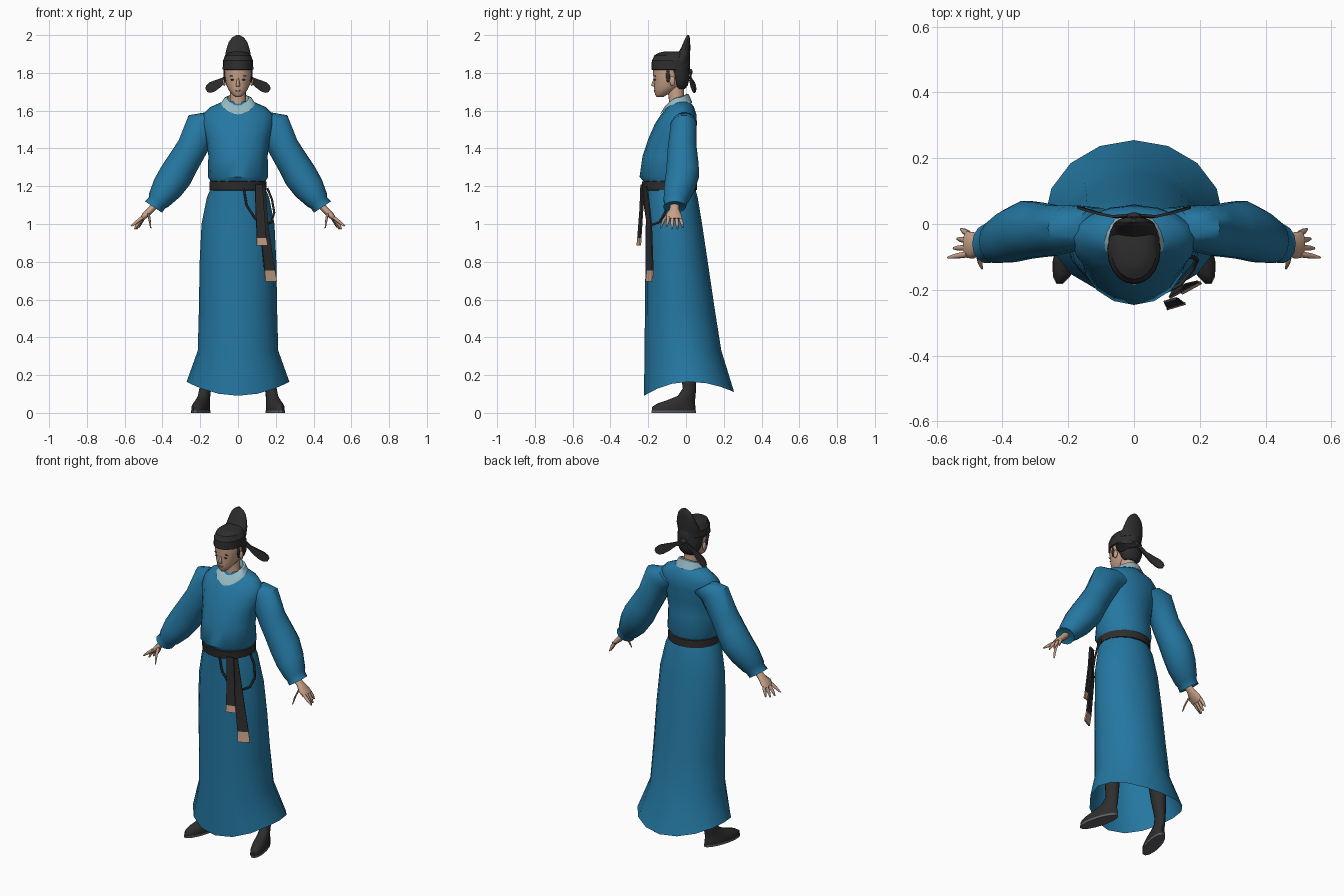
import bpy, bmesh, math
from mathutils import Vector


def material(name, rgb):
    m = bpy.data.materials.new(name)
    m.diffuse_color = (*rgb, 1)
    return m


BLUE = material("robe blue", (0.018, 0.185, 0.36))
PALE = material("collar pale blue", (0.30, 0.49, 0.55))
BLACK = material("black cloth", (0.027, 0.027, 0.028))
SKIN = material("skin", (0.58, 0.36, 0.25))
SOLE = material("sole grey", (0.12, 0.12, 0.13))
LIPS = material("lip brown", (0.36, 0.15, 0.11))


def ring(c, u, v, n=16, phase=0.0):
    """Ellipse around c spanned by the half-axes u and v."""
    c, u, v = Vector(c), Vector(u), Vector(v)
    return [c + u * math.cos(a) + v * math.sin(a)
            for a in (phase + 2 * math.pi * i / n for i in range(n))]


def level(z, rx, yf, yb, n=16):
    """Horizontal ellipse from front yf to back yb."""
    return ring((0, (yf + yb) / 2, z), (rx, 0, 0), (0, (yb - yf) / 2, 0), n)


def loft(name, rings, mat, caps=True, mirror=False, angle=45, flat=False):
    bm = bmesh.new()
    rows = [[bm.verts.new(p) for p in r] for r in rings]
    for a, b in zip(rows, rows[1:]):
        n = len(a)
        for i in range(n):
            bm.faces.new((a[i], a[(i + 1) % n], b[(i + 1) % n], b[i]))
    if caps:
        bm.faces.new(rows[0])
        bm.faces.new(rows[-1])
    bmesh.ops.recalc_face_normals(bm, faces=bm.faces)
    me = bpy.data.meshes.new(name)
    bm.to_mesh(me)
    bm.free()
    me.materials.append(mat)
    for p in me.polygons:
        p.use_smooth = not flat
    me.set_sharp_from_angle(angle=math.radians(angle))
    ob = bpy.data.objects.new(name, me)
    bpy.context.collection.objects.link(ob)
    if mirror:
        ob.modifiers.new("Mirror", 'MIRROR').use_mirror_merge = False
    return ob


def levels(name, rows, mat, n=16, **kw):
    return loft(name, [level(*r, n) for r in rows], mat, **kw)


def ball(name, c, r, mat, mirror=False):
    rows = []
    for t in (0.08, 0.25, 0.5, 0.75, 0.92):
        s, k = math.sin(math.pi * t), -math.cos(math.pi * t)
        rows.append(ring((c[0], c[1], c[2] + k * r[2]), (r[0] * s, 0, 0), (0, r[1] * s, 0), 10))
    return loft(name, rows, mat, mirror=mirror, angle=70)


def strip(name, rows, width_dir, thick_dir, mat, mirror=False):
    """Flat cloth strip through (centre, half width) stations."""
    w, t = Vector(width_dir).normalized(), Vector(thick_dir).normalized() * 0.004
    rings = [[Vector(c) + w * h * a + t * b for a, b in ((1, 1), (-1, 1), (-1, -1), (1, -1))]
             for c, h in rows]
    return loft(name, rings, mat, mirror=mirror, flat=True)


# Robe skirt, with a hem that dips at front and back
skirt = [level(*r) for r in (
    (1.20, .14, -.215, .045), (1.14, .165, -.212, .062), (1.0, .193, -.213, .085),
    (.8, .203, -.215, .115), (.55, .207, -.217, .152), (.33, .213, -.22, .187))]
hem = level(0, .272, -.222, .255)
for p in hem:
    s = (p.y - .016) / .239
    p.z = .165 - (.075 if s < 0 else .055) * s * s
loft("robe_skirt", skirt + [hem], BLUE, caps=False)

# Robe body
levels("robe_body", (
    (1.19, .138, -.212, .045), (1.225, .145, -.225, .05), (1.25, .16, -.246, .06),
    (1.36, .157, -.23, .048), (1.45, .168, -.2, .048), (1.53, .19, -.165, .058),
    (1.58, .185, -.132, .055), (1.62, .145, -.10, .042), (1.648, .08, -.085, .02)), BLUE)

# Sleeves: (centre, half height, half depth) along the arm
sleeve = (((.11, -.01, 1.55), .075, .06), ((.185, -.012, 1.525), .092, .07),
          ((.245, -.02, 1.40), .082, .078), ((.29, -.018, 1.325), .085, .085),
          ((.328, -.018, 1.26), .09, .09), ((.375, -.035, 1.19), .083, .083),
          ((.42, -.052, 1.125), .062, .068), ((.428, -.055, 1.113), .053, .06),
          ((.447, -.06, 1.09), .054, .06), ((.443, -.06, 1.095), .035, .035))
loft("sleeves", [ring(c, Vector((.83, 0, .55)) * h, (0, d, 0), 14) for c, h, d in sleeve],
     BLUE, mirror=True, angle=50)

# Collar, lower in front than behind
def collar_ring(rx, yf, yb, zf, zs, zb):
    pts = level(0, rx, yf, yb, 20)
    for p in pts:
        s = (p.y - (yf + yb) / 2) / ((yb - yf) / 2)
        p.z = zs + ((zf - zs) if s < 0 else (zb - zs)) * abs(s) ** 1.6
    return pts


loft("collar", [collar_ring(.092, -.139, .034, 1.58, 1.638, 1.642),
                collar_ring(.072, -.112, .014, 1.622, 1.668, 1.688),
                collar_ring(.058, -.100, .004, 1.628, 1.67, 1.69),
                collar_ring(.056, -.09, .0, 1.61, 1.64, 1.65)], PALE, caps=False)

# Belt
levels("belt", ((1.178, .144, -.218, .05), (1.18, .15, -.228, .058),
                (1.224, .15, -.234, .058), (1.227, .144, -.224, .05)), BLACK, 20)

# Hanging belt ends with pale tips, coloured by height
for name, rows, w, tip in (
        ("front_belt_end", (((.11, -.232, 1.21), .02), ((.115, -.236, 1.08), .023),
                            ((.125, -.247, .925), .026), ((.128, -.25, .885), .03)), (1, .3, 0), .92),
        ("side_belt_end", (((.125, -.215, 1.2), .02), ((.137, -.195, 1.0), .024),
                           ((.167, -.19, .755), .031), ((.175, -.195, .695), .034)), (1, .55, 0), .75)):
    ob = strip(name, rows, w, (-w[1], 1, 0), BLACK)
    ob.data.materials.append(SKIN)
    for p in ob.data.polygons:
        if p.center.z < tip:
            p.material_index = 1

# Looped cord under the belt
cu = bpy.data.curves.new("belt_cord", 'CURVE')
cu.dimensions, cu.bevel_depth, cu.bevel_resolution = '3D', .006, 1
path = ((.03, -.222, 1.19), (.045, -.218, 1.10), (.09, -.208, 1.03), (.14, -.185, .995),
        (.178, -.14, 1.01), (.192, -.11, 1.06), (.18, -.10, 1.13), (.155, -.10, 1.19))
sp = cu.splines.new('POLY')
sp.points.add(len(path) - 1)
for pt, co in zip(sp.points, path):
    pt.co = (*co, 1)
cu.materials.append(BLACK)
bpy.context.collection.objects.link(bpy.data.objects.new("belt_cord", cu))

# Neck and head
levels("neck", ((1.6, .05, -.095, -.005), (1.65, .042, -.09, -.01), (1.73, .042, -.1, -.01)), SKIN)
levels("head", ((1.672, .014, -.155, -.12), (1.685, .03, -.164, -.10), (1.71, .05, -.168, -.05),
                (1.735, .062, -.170, -.02), (1.765, .069, -.171, -.005), (1.79, .073, -.174, 0),
                (1.83, .073, -.174, .005)), SKIN, angle=60)
loft("nose", [ring((0, y, z), (w, 0, 0), (0, d, 0), 6) for y, z, w, d in (
    (-.168, 1.727, .009, .008), (-.172, 1.734, .012, .015), (-.17, 1.755, .007, .008),
    (-.168, 1.775, .005, .004))], SKIN, angle=70)
ball("ears", (.073, -.072, 1.757), (.009, .016, .026), SKIN, True)
ball("eyes", (.029, -.163, 1.764), (.011, .004, .004), BLACK, True)
ball("eyebrows", (.031, -.163, 1.783), (.017, .004, .003), BLACK, True)
ball("lips", (0, -.166, 1.706), (.015, .005, .005), LIPS)

# Hair at the back, and sideburns
levels("hair", ((1.715, .042, -.05, -.005), (1.735, .06, -.065, .01),
                (1.77, .074, -.085, .018), (1.83, .078, -.11, .02)), BLACK)
ball("sideburns", (.07, -.095, 1.785), (.007, .012, .036), BLACK, True)

# Hat: band, low crown, tall rear lobe
levels("hat_crown", ((1.815, .074, -.175, .016), (1.818, .081, -.183, .022), (1.865, .08, -.181, .022),
                     (1.868, .077, -.178, .02), (1.893, .069, -.168, .018), (1.906, .052, -.145, .012),
                     (1.912, .028, -.12, -.01)), BLACK, 20, angle=35)
levels("hat_rear_lobe", ((1.85, .072, -.10, .02), (1.90, .067, -.045, .022), (1.935, .059, -.025, .023),
                         (1.965, .048, -.012, .022), (1.987, .031, -.002, .02),
                         (2.0, .01, .005, .016)), BLACK)
ball("hat_knot", (0, .024, 1.805), (.022, .012, .016), BLACK)
strip("hat_ribbons", (((.0, .027, 1.80), .013), ((.06, .022, 1.77), .012), ((.10, .03, 1.746), .022),
                      ((.135, .04, 1.727), .028), ((.155, .046, 1.715), .024),
                      ((.168, .05, 1.708), .011)), (.5, .1, .86), (0, 1, 0), BLACK, True)

# Hands: palm and tapered fingers
AX = Vector((.8, 0, .6))
loft("palms", [ring(c, AX * t, (0, w, 0), 10) for c, t, w in (
    ((.43, -.06, 1.11), .02, .024), ((.462, -.062, 1.075), .018, .026),
    ((.49, -.065, 1.048), .017, .042), ((.51, -.062, 1.025), .012, .042))],
    SKIN, mirror=True, angle=60)
for name, a, b, tip in (
        ("index_fingers", (.505, -.092, 1.035), (.537, -.097, 1.01), (.565, -.102, .988)),
        ("middle_fingers", (.507, -.072, 1.03), (.532, -.073, 1.0), (.548, -.074, .972)),
        ("ring_fingers", (.507, -.05, 1.03), (.525, -.047, .998), (.537, -.045, .972)),
        ("little_fingers", (.503, -.03, 1.03), (.517, -.022, 1.003), (.526, -.016, .982)),
        ("thumbs", (.475, -.085, 1.06), (.468, -.118, 1.02), (.462, -.135, .978))):
    loft(name, [ring(c, AX * r, (0, r, 0), 6) for c, r in ((a, .0105), (b, .009), (tip, .004))],
         SKIN, mirror=True, angle=70)

# Boots and soles, toes turned out
def boot_ring(z, cx, rx, yf, yb, skew=.25):
    pts = level(z, rx, yf, yb, 14)
    for p in pts:
        p.x += cx + skew * (.03 - p.y)
    return pts


loft("boots", [boot_ring(*r) for r in (
    (.012, .173, .040, -.183, .053), (.032, .173, .041, -.182, .053), (.05, .173, .037, -.155, .05),
    (.068, .173, .033, -.10, .05), (.09, .173, .031, -.045, .052), (.13, .172, .031, -.018, .054, .1),
    (.25, .165, .04, -.035, .058, 0), (.45, .145, .048, -.05, .055, 0))],
    BLACK, mirror=True, angle=50)
loft("boot_soles", [boot_ring(z, .173, .042, -.186, .056) for z in (0, .013)], SOLE, mirror=True)
